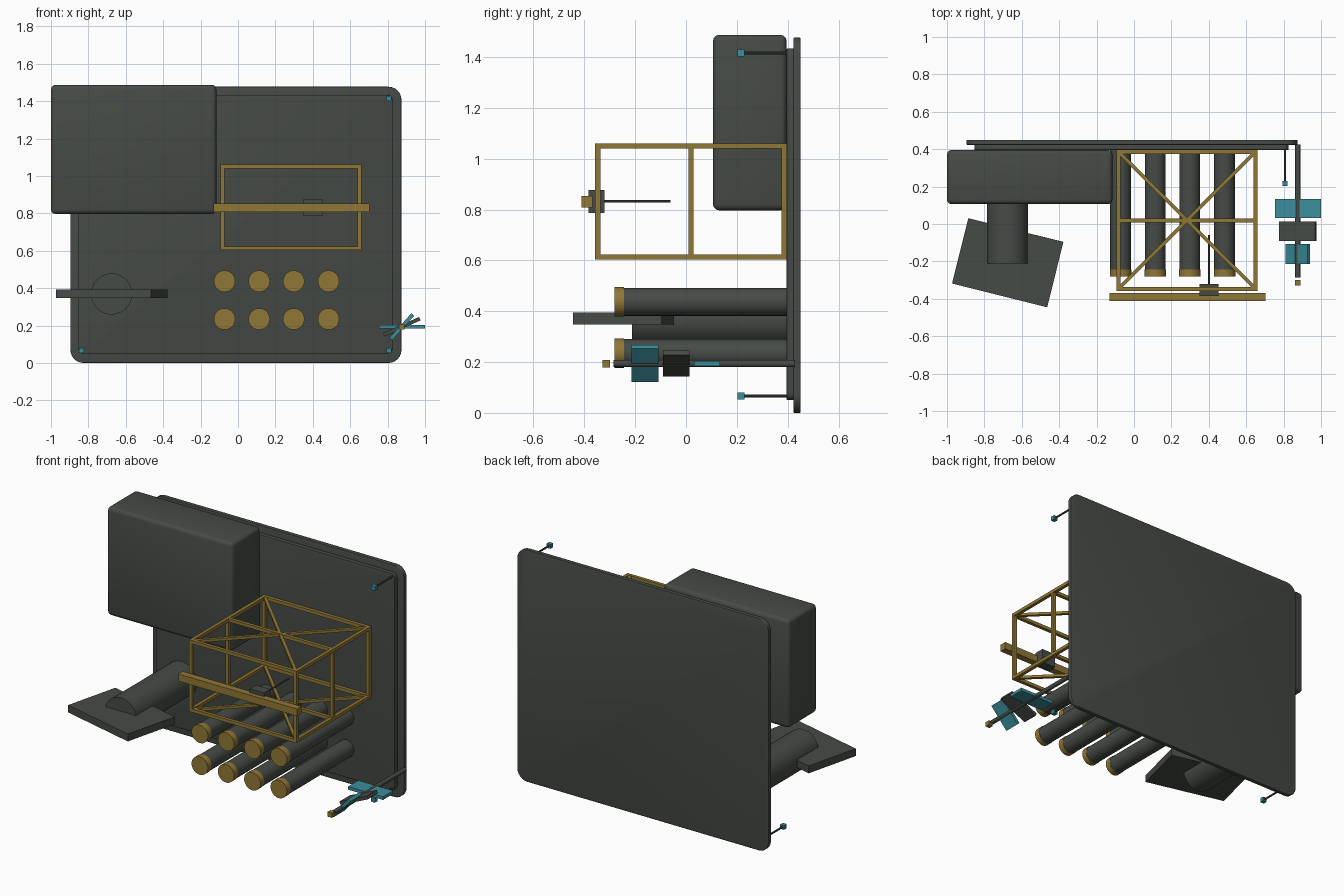
import bpy, bmesh, math
from mathutils import Vector, Matrix

if "Cube" in bpy.data.objects:
    bpy.data.objects.remove(bpy.data.objects["Cube"])


def material(name, rgb):
    m = bpy.data.materials.new(name)
    m.diffuse_color = (*rgb, 1)
    m.use_nodes = True
    m.node_tree.nodes["Principled BSDF"].inputs["Base Color"].default_value = m.diffuse_color
    return m


DARK = material("dark_grey_green", (0.062, 0.070, 0.061))
GOLD = material("brass_gold", (0.28, 0.185, 0.035))
TEAL = material("teal", (0.045, 0.27, 0.33))


def finish(name, bm, mat, smooth=False):
    me = bpy.data.meshes.new(name)
    bmesh.ops.recalc_face_normals(bm, faces=bm.faces[:])
    bm.to_mesh(me)
    bm.free()
    ob = bpy.data.objects.new(name, me)
    bpy.context.collection.objects.link(ob)
    me.materials.append(mat)
    if smooth:
        bpy.ops.object.select_all(action='DESELECT')
        ob.select_set(True)
        bpy.context.view_layer.objects.active = ob
        bpy.ops.object.shade_smooth_by_angle(angle=math.radians(35))
    return ob


def box(name, lo, hi, mat, bevel=0.0, corner=0.0, rot=None):
    """Box from corner to corner; corner rounds the edges along y, bevel all sharp edges."""
    lo, hi = Vector(lo), Vector(hi)
    bm = bmesh.new()
    bmesh.ops.create_cube(bm, size=1)
    bmesh.ops.scale(bm, vec=hi - lo, verts=bm.verts)
    if corner:
        along_y = [e for e in bm.edges
                   if abs((e.verts[0].co - e.verts[1].co).normalized().y) > 0.9]
        bmesh.ops.bevel(bm, geom=along_y, offset=corner, segments=6, profile=0.5, affect='EDGES')
    if bevel:
        sharp = [e for e in bm.edges if e.calc_face_angle(0) > 0.8]
        bmesh.ops.bevel(bm, geom=sharp, offset=bevel, segments=3, profile=0.5, affect='EDGES')
    if rot:
        bmesh.ops.transform(bm, matrix=rot, verts=bm.verts)
    bmesh.ops.translate(bm, vec=(lo + hi) / 2, verts=bm.verts)
    return finish(name, bm, mat, bool(bevel or corner))


def cylinder_y(name, x, z, y0, y1, r, mat, sides=32):
    bm = bmesh.new()
    bmesh.ops.create_cone(bm, cap_ends=True, segments=sides, radius1=r, radius2=r, depth=y1 - y0)
    bmesh.ops.transform(bm, matrix=Matrix.Translation((x, (y0 + y1) / 2, z))
                        @ Matrix.Rotation(math.pi / 2, 4, 'X'), verts=bm.verts)
    return finish(name, bm, mat, True)


def cube(name, x, y, z, s, mat):
    h = s / 2
    return box(name, (x - h, y - h, z - h), (x + h, y + h, z + h), mat)


BACK = 0.396  # front face of the mounting panel

# Mounting panel with raised inner plate
box("back_panel", (-0.896, 0.423, 0.0), (0.874, 0.45, 1.477), DARK, 0.004, 0.07)
box("inner_plate", (-0.853, BACK, 0.05), (0.826, 0.424, 1.433), DARK, 0.003, 0.03)

# Large equipment box
box("equipment_box", (-1.0, 0.106, 0.797), (-0.116, BACK, 1.487), DARK, 0.024)

# Corner probes
for x in (-0.837, 0.808):
    for z in (0.067, 1.415):
        cylinder_y("probe_rod", x, z, 0.22, BACK + 0.005, 0.006, DARK, 10)
        cube("probe_tip", x, 0.216, z, 0.027, TEAL)

# Large drum with slanted plate
cylinder_y("drum", -0.676, 0.369, -0.212, BACK, 0.11, DARK, 40)
box("slanted_plate", (-0.937, -0.387, 0.347), (-0.413, -0.027, 0.394), DARK,
    rot=Matrix.Rotation(math.radians(-14), 4, 'Z'))

# Two rows of capped tubes
for x in (-0.072, 0.113, 0.298, 0.484):
    for z in (0.235, 0.437):
        cylinder_y("tube", x, z, -0.25, BACK, 0.055, DARK)
        cylinder_y("tube_cap", x, z, -0.282, -0.244, 0.0575, GOLD)

# Open cage frame
T = 0.021
X0, X1, Y0, Y1, Z0, Z1 = -0.094, 0.661, -0.357, BACK, 0.603, 1.06
YM = (Y0 + Y1) / 2
for z in (Z0, Z1 - T):
    for x in (X0, X1 - T):
        box("cage_side_rail", (x, Y0, z), (x + T, Y1, z + T), GOLD)
    for y in (Y0, YM - T / 2, Y1 - T):
        box("cage_cross_rail", (X0, y, z), (X1, y + T, z + T), GOLD)
    half = math.hypot(X1 - X0 - T, Y1 - Y0 - T) / 2
    xm, t = (X0 + X1) / 2, T * 0.45
    for a in (45, -45):
        box("cage_brace", (xm - half, YM - t, z + 0.002), (xm + half, YM + t, z + T - 0.002),
            GOLD, rot=Matrix.Rotation(math.radians(a), 4, 'Z'))
for x in (X0, X1 - T):
    for y in (Y0, YM - T / 2, Y1 - T):
        box("cage_post", (x, y, Z0), (x + T, y + T, Z1), GOLD)

# Crossbar, slider block and needle
box("crossbar", (-0.132, -0.412, 0.807), (0.704, -0.368, 0.853), GOLD)
box("slider_block", (0.351, -0.384, 0.786), (0.452, -0.32, 0.877), DARK)
cylinder_y("needle", 0.401, 0.832, -0.33, -0.06, 0.005, DARK, 10)

# Spindle with three turned vanes
SX, SZ = 0.876, 0.194
cylinder_y("spindle", SX, SZ, -0.286, BACK + 0.03, 0.014, DARK, 16)
cube("spindle_tip", SX, -0.314, SZ, 0.03, GOLD)
for y0, y1, length, angle, mat in ((0.031, 0.134, 0.246, 0, TEAL),
                                   (-0.09, 0.013, 0.21, 24, DARK),
                                   (-0.214, -0.108, 0.176, 48, TEAL)):
    box("vane", (SX - length / 2, y0, SZ - 0.01), (SX + length / 2, y1, SZ + 0.01), mat,
        rot=Matrix.Rotation(math.radians(-angle), 4, 'Y'))
